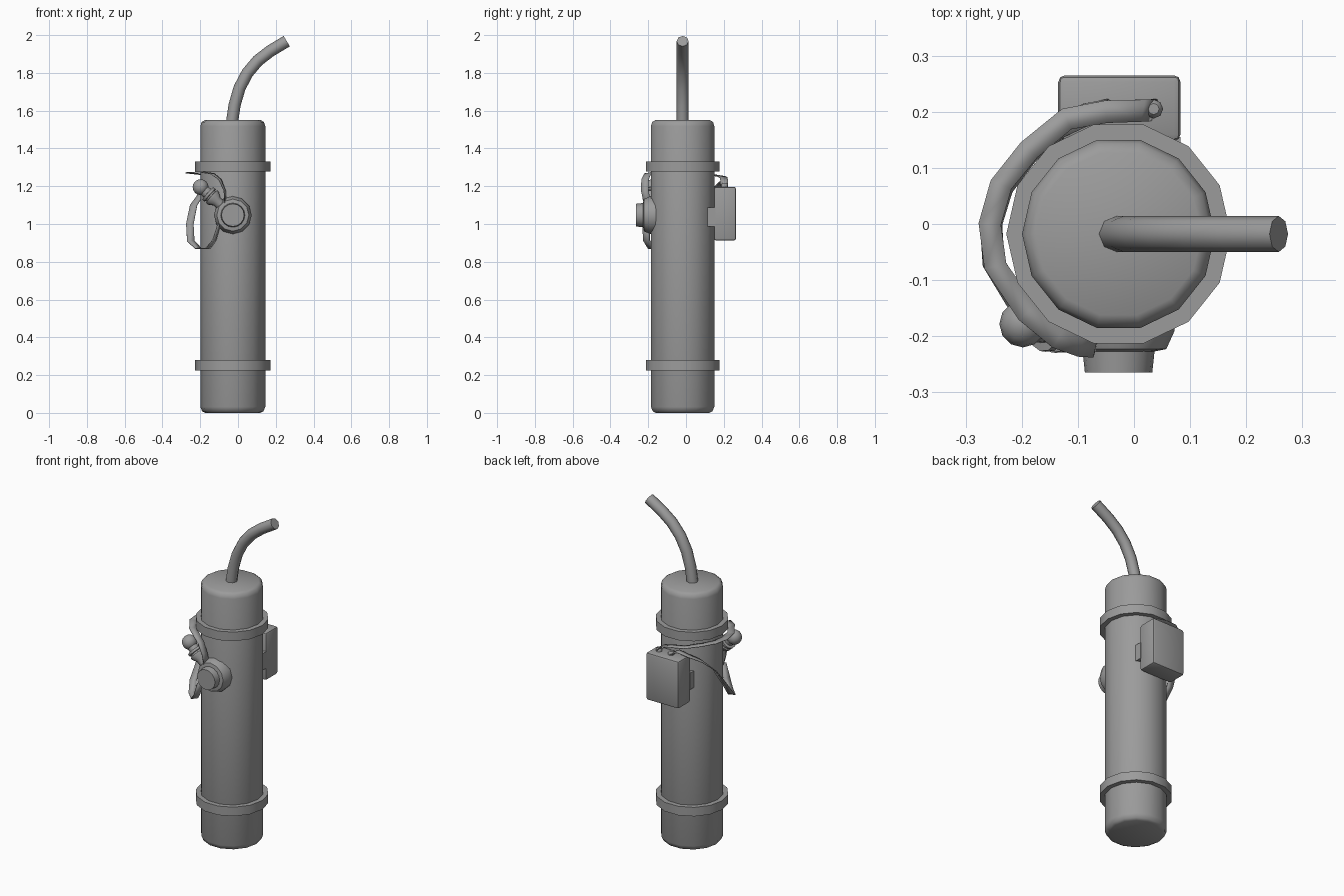
import bpy, bmesh, math
from mathutils import Vector, Matrix

cube = bpy.data.objects.get("Cube")
if cube:
    bpy.data.objects.remove(cube, do_unlink=True)

grey = bpy.data.materials.new("plain_grey")
grey.use_nodes = True
colour = (0.33, 0.33, 0.33, 1)
grey.diffuse_color = colour
grey.node_tree.nodes["Principled BSDF"].inputs["Base Color"].default_value = colour

AXIS = Vector((-0.0275, -0.0178, 0))   # centre line of the stick
SIDES = 14


def finish(name, bm, angle=40):
    bmesh.ops.recalc_face_normals(bm, faces=bm.faces)
    mesh = bpy.data.meshes.new(name)
    bm.to_mesh(mesh)
    bm.free()
    mesh.materials.append(grey)
    ob = bpy.data.objects.new(name, mesh)
    bpy.context.collection.objects.link(ob)
    bpy.ops.object.select_all(action='DESELECT')
    ob.select_set(True)
    bpy.context.view_layer.objects.active = ob
    bpy.ops.object.shade_smooth_by_angle(angle=math.radians(angle))
    return ob


def loft(bm, rings, closed=False):
    """Skin a list of equal vertex rings, capping the ends unless closed."""
    n = len(rings[0])
    pairs = list(zip(rings, rings[1:])) + ([(rings[-1], rings[0])] if closed else [])
    for a, b in pairs:
        for i in range(n):
            j = (i + 1) % n
            bm.faces.new((a[i], a[j], b[j], b[i]))
    if not closed:
        bm.faces.new(rings[0])
        bm.faces.new(rings[-1])


def lathe(name, profile, origin, direction=(0, 0, 1), sides=SIDES, closed=False, angle=40):
    """Turn (radius, height) pairs around a direction."""
    bm = bmesh.new()
    turn = Vector((0, 0, 1)).rotation_difference(Vector(direction)).to_matrix()
    rings = []
    for r, h in profile:
        ring = []
        for i in range(sides):
            a = math.tau * i / sides
            ring.append(bm.verts.new(Vector(origin) + turn @ Vector((r * math.cos(a), r * math.sin(a), h))))
        rings.append(ring)
    loft(bm, rings, closed)
    return finish(name, bm, angle)


def block(name, low, high, bevel=0.0):
    low, high = Vector(low), Vector(high)
    bm = bmesh.new()
    bmesh.ops.create_cube(bm, size=1, matrix=Matrix.Translation((low + high) / 2)
                          @ Matrix.Diagonal((*(high - low), 1)))
    if bevel:
        bmesh.ops.bevel(bm, geom=bm.edges[:], offset=bevel, segments=2, profile=0.5, affect='EDGES')
    return finish(name, bm)


def ribbon(name, path, half=0.02):
    """Flat strap whose width points away from the stick's axis."""
    bm = bmesh.new()
    rows = []
    for p in map(Vector, path):
        out = p - AXIS
        out.z = 0
        out.normalize()
        rows.append((bm.verts.new(p - out * half), bm.verts.new(p + out * half)))
    for a, b in zip(rows, rows[1:]):
        bm.faces.new((a[0], a[1], b[1], b[0]))
    ob = finish(name, bm, 60)
    solid = ob.modifiers.new("thickness", 'SOLIDIFY')
    solid.thickness = 0.004
    solid.offset = 0


# Stick with rounded ends
lathe("stick_body", [(0.145, 0), (0.162, 0.008), (0.172, 0.032), (0.172, 1.518),
                     (0.165, 1.54), (0.148, 1.55)], AXIS, angle=60)

# Two raised bands
for name, z in (("lower_band", 0.225), ("upper_band", 1.278)):
    lathe(name, [(0.165, 0), (0.2, 0), (0.2, 0.054), (0.165, 0.054)],
          AXIS + Vector((0, 0, z)), closed=True)

# Curved fuse
path = [Vector((x, AXIS.y, z)) for x, z in
        ((-0.033, 1.53), (-0.018, 1.63), (0.008, 1.72), (0.05, 1.8),
         (0.105, 1.865), (0.17, 1.915), (0.258, 1.968))]
bm = bmesh.new()
rings = []
for k, p in enumerate(path):
    along = (path[min(k + 1, len(path) - 1)] - path[max(k - 1, 0)]).normalized()
    side = Vector((0, 1, 0))
    up = along.cross(side)
    rings.append([bm.verts.new(p + 0.032 * (math.cos(a) * side + math.sin(a) * up))
                  for a in (math.tau * i / 8 for i in range(8))])
loft(bm, rings)
finish("fuse", bm, 50)

# Front knob: wide base and tapered cap
knob = Vector((AXIS.x, -0.16, 1.047))
lathe("knob_base", [(0.1, 0), (0.1, 0.03), (0.085, 0.063), (0.06, 0.068)], knob, (0, -1, 0), 12)
lathe("knob_cap", [(0.066, 0.05), (0.06, 0.105)], knob, (0, -1, 0), 16)

# Ball-ended lever with collars
ball = Vector((-0.198, -0.178, 1.195))
root = Vector((-0.05, -0.195, 1.065))
lever = (root - ball).normalized()
bm = bmesh.new()
bmesh.ops.create_uvsphere(bm, u_segments=12, v_segments=8, radius=0.042,
                          matrix=Matrix.Translation(ball))
finish("lever_ball", bm, 60)
lathe("lever", [(0.03, 0.03), (0.03, 0.05), (0.045, 0.052), (0.045, 0.066), (0.036, 0.068),
                (0.036, 0.076), (0.045, 0.078), (0.045, 0.09), (0.028, 0.115), (0.028, 0.2)],
      ball, lever, 12)

# Box on the back with its bracket and terminals
block("back_box", (-0.135, 0.148, 0.912), (0.083, 0.265, 1.197), 0.012)
block("box_bracket", (-0.135, 0.06, 0.988), (0.083, 0.155, 1.088))
for name, x in (("left_terminal", 0.035), ("right_terminal", -0.045)):
    lathe(name, [(0.017, 0), (0.017, 0.022), (0.01, 0.03)], (x, 0.205, 1.188), sides=8)

# Straps from the terminals around the side to the knob
ribbon("upper_strap", [(0.035, 0.203, 1.2), (0.015, 0.202, 1.232), (-0.05, 0.2, 1.245),
                       (-0.12, 0.187, 1.252), (-0.187, 0.132, 1.262), (-0.237, 0.07, 1.268),
                       (-0.257, 0, 1.27), (-0.247, -0.075, 1.274), (-0.19, -0.158, 1.275),
                       (-0.135, -0.203, 1.266), (-0.095, -0.217, 1.235),
                       (-0.07, -0.218, 1.175), (-0.065, -0.2, 1.09)])
ribbon("lower_strap", [(-0.045, 0.203, 1.2), (-0.085, 0.195, 1.222), (-0.135, 0.172, 1.2),
                       (-0.19, 0.125, 1.165), (-0.235, 0.065, 1.1), (-0.255, 0, 1.0),
                       (-0.25, -0.07, 0.91), (-0.21, -0.135, 0.87), (-0.16, -0.185, 0.87),
                       (-0.125, -0.21, 0.915), (-0.1, -0.21, 1.0)])
